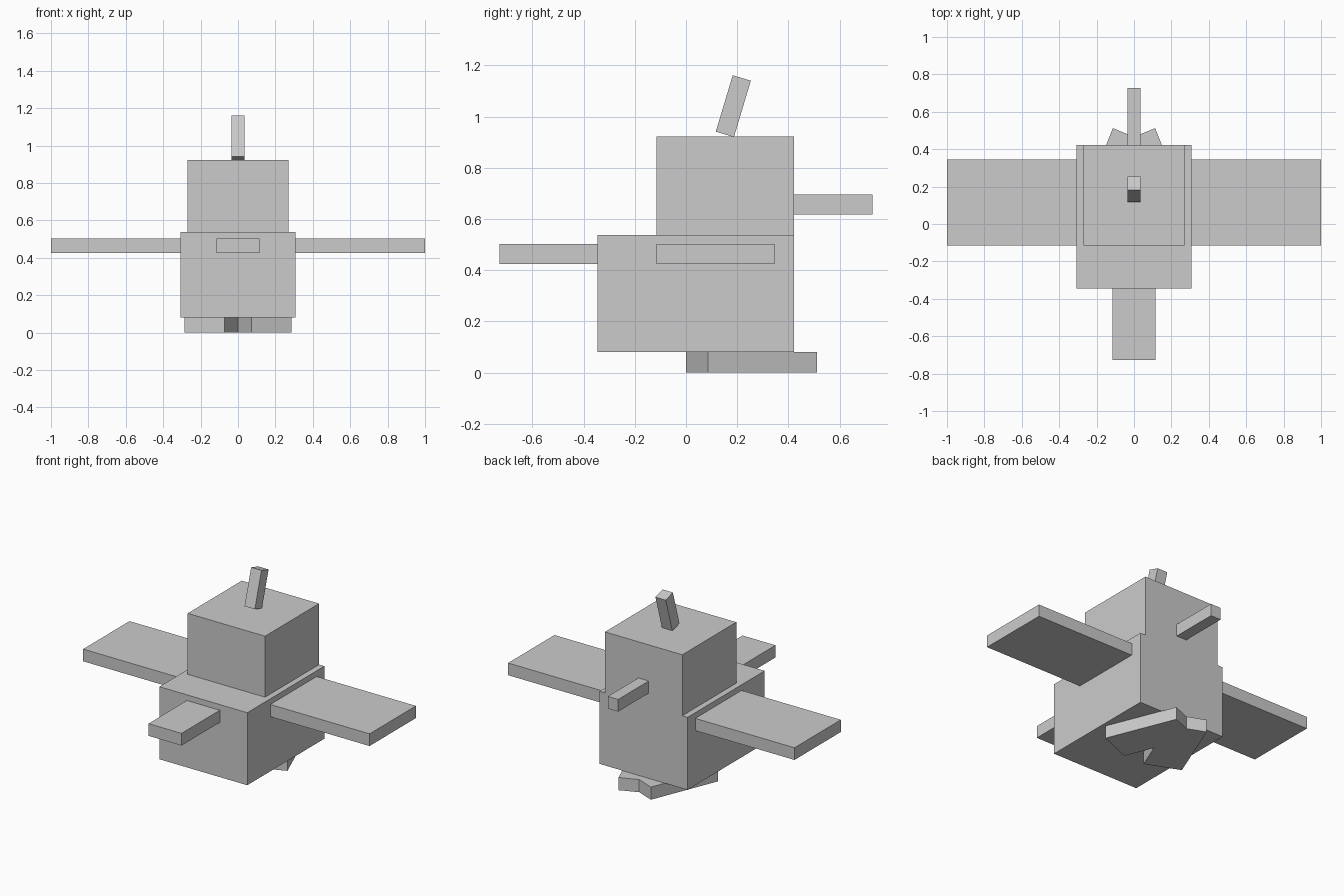
import bpy
from math import radians

if "Cube" in bpy.data.objects:
    bpy.data.objects.remove(bpy.data.objects["Cube"])


def box(name, lo, hi, rot=(0, 0, 0)):
    """Box between two corners, optionally rotated about its own centre."""
    centre = [(a + b) / 2 for a, b in zip(lo, hi)]
    bpy.ops.mesh.primitive_cube_add(size=1, location=centre)
    ob = bpy.context.object
    ob.name = ob.data.name = name
    ob.scale = [b - a for a, b in zip(lo, hi)]
    bpy.ops.object.transform_apply(location=False, rotation=False, scale=True)
    ob.rotation_euler = [radians(a) for a in rot]
    return ob


# Torso and head, flush at the face side
box("body", (-0.307, -0.346, 0.08), (0.307, 0.423, 0.538))
box("head", (-0.27, -0.116, 0.538), (0.27, 0.423, 0.923))

# Tail and beak
box("tail", (-0.115, -0.728, 0.425), (0.115, -0.346, 0.502))
box("beak", (-0.036, 0.423, 0.618), (0.036, 0.728, 0.695))

# Tilted crest on the head
box("crest", (-0.036, 0.148, 0.926), (0.036, 0.222, 1.156), (-16.7, 0, 0))

# Wings and turned-out, overlapping feet
for side, s in (("left", -1), ("right", 1)):
    x0, x1 = sorted((s * 0.307, s * 1.0))
    box(side + "_wing", (x0, -0.116, 0.425), (x1, 0.346, 0.502))
    cx = s * 0.0925
    box(side + "_foot", (cx - 0.115, 0.026, 0), (cx + 0.115, 0.486, 0.08), (0, 0, s * 22))
